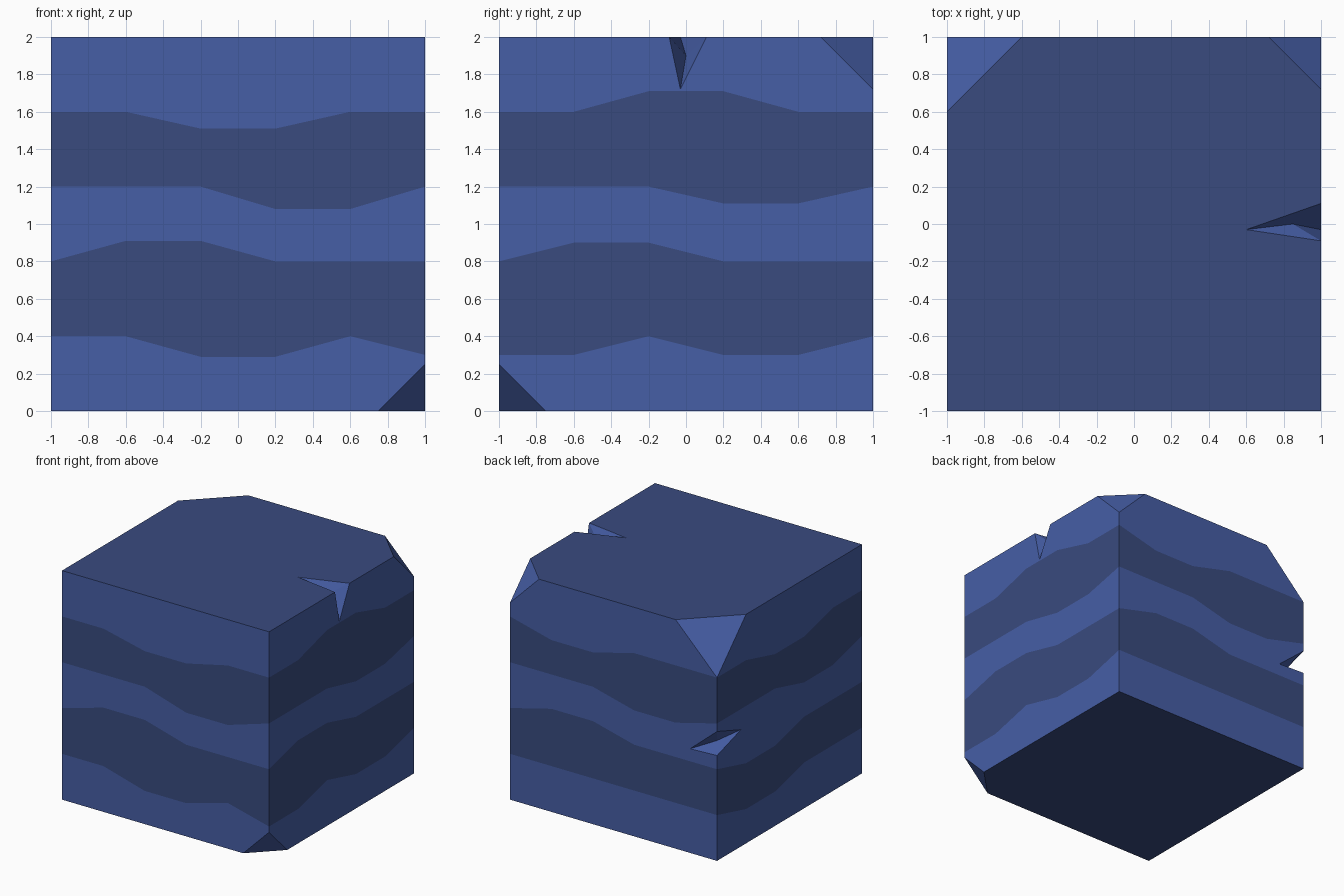
import bpy, bmesh
from mathutils import Vector

if "Cube" in bpy.data.objects:
    bpy.data.objects.remove(bpy.data.objects["Cube"])


def material(name, rgb):
    m = bpy.data.materials.new(name)
    m.diffuse_color = (*rgb, 1)
    m.use_nodes = True
    m.node_tree.nodes["Principled BSDF"].inputs["Base Color"].default_value = m.diffuse_color
    return m


LIGHT = material("light blue", (0.061, 0.112, 0.381))
DARK = material("dark blue", (0.041, 0.070, 0.212))


def make_object(name, bm):
    bmesh.ops.recalc_face_normals(bm, faces=bm.faces)
    me = bpy.data.meshes.new(name)
    bm.to_mesh(me)
    bm.free()
    me.materials.append(LIGHT)
    me.materials.append(DARK)
    ob = bpy.data.objects.new(name, me)
    bpy.context.collection.objects.link(ob)
    return ob


# Wavy band heights, five steps per side: front, right, back, left
bands = [
    [.4, .4, .29, .29, .4,  .3, .3, .4, .3, .3,  .4, .4, .4, .4, .4,  .4, .3, .3, .4, .4],
    [.8, .91, .91, .8, .8,  .8, .9, .9, .8, .8,  .8, .9, .9, .8, .8,  .8, .7, .7, .8, .8],
    [1.2, 1.2, 1.2, 1.08, 1.08,  1.2, 1.2, 1.2, 1.11, 1.11,
     1.2, 1.2, 1.2, 1.1, 1.1,  1.2, 1.2, 1.2, 1.1, 1.1],
    [1.6, 1.6, 1.51, 1.51, 1.6,  1.6, 1.6, 1.71, 1.71, 1.6,
     1.6, 1.5, 1.5, 1.6, 1.6,  1.6, 1.6, 1.5, 1.5, 1.6],
]
rows = [[0] * 20] + bands + [[2] * 20]

# Perimeter points of the square, counter-clockwise from the front left
perimeter = []
for side in range(4):
    for step in range(5):
        x, y = -1 + 0.4 * step, -1
        for _ in range(side):
            x, y = -y, x
        perimeter.append((x, y))

# Banded block: light and dark rows alternate, top and bottom dark
bm = bmesh.new()
grid = [[bm.verts.new((x, y, z)) for (x, y), z in zip(perimeter, row)] for row in rows]
for r in range(5):
    for i in range(20):
        j = (i + 1) % 20
        f = bm.faces.new((grid[r][i], grid[r][j], grid[r + 1][j], grid[r + 1][i]))
        f.material_index = r % 2
for ring in (grid[0], grid[-1]):
    bm.faces.new(ring).material_index = 1

# Chipped corners
for corner, size in (((1, 1, 2), .28), ((-1, 1, 2), .4), ((1, -1, 0), .25)):
    c = Vector(corner)
    out = Vector((c.x, c.y, c.z - 1))
    geom = bm.verts[:] + bm.edges[:] + bm.faces[:]
    bmesh.ops.bisect_plane(bm, geom=geom, dist=1e-4, plane_co=c - Vector((out.x * size, 0, 0)),
                           plane_no=out, clear_outer=True)
    rim = [e for e in bm.edges if e.is_boundary]
    for f in bmesh.ops.edgeloop_fill(bm, edges=rim)["faces"]:
        f.material_index = 0
block = make_object("banded_block", bm)


# Notches: a cone from an inner point through the rim on the surface
def cut_notch(name, inner, rim, outer):
    bm = bmesh.new()
    e = Vector(inner)
    tip, far = bm.verts.new(e), bm.verts.new(outer)
    ring = [bm.verts.new(e + (Vector(p) - e) * 1.2) for p in rim]
    for i in range(4):
        a, b = ring[i], ring[(i + 1) % 4]
        bm.faces.new((tip, a, b))
        bm.faces.new((far, b, a))
    cutter = make_object(name, bm)
    cutter.hide_render = True
    mod = block.modifiers.new(name, 'BOOLEAN')
    mod.operation = 'DIFFERENCE'
    mod.solver = 'EXACT'
    mod.object = cutter
    bpy.context.view_layer.objects.active = block
    bpy.ops.object.modifier_apply(modifier=name)
    bpy.data.objects.remove(cutter)


cut_notch("top_notch", (.85, 0, 1.9),
          [(.6, -.03, 2), (1, -.09, 2), (1, -.03, 1.72), (1, .11, 2)], (1.3, 0, 2.3))
cut_notch("edge_notch", (-.9, .86, .97),
          [(-1, 1, 1.13), (-.74, 1, .91), (-1, 1, .92), (-1, .67, 1.02)], (-1.3, 1.3, 1.02))
